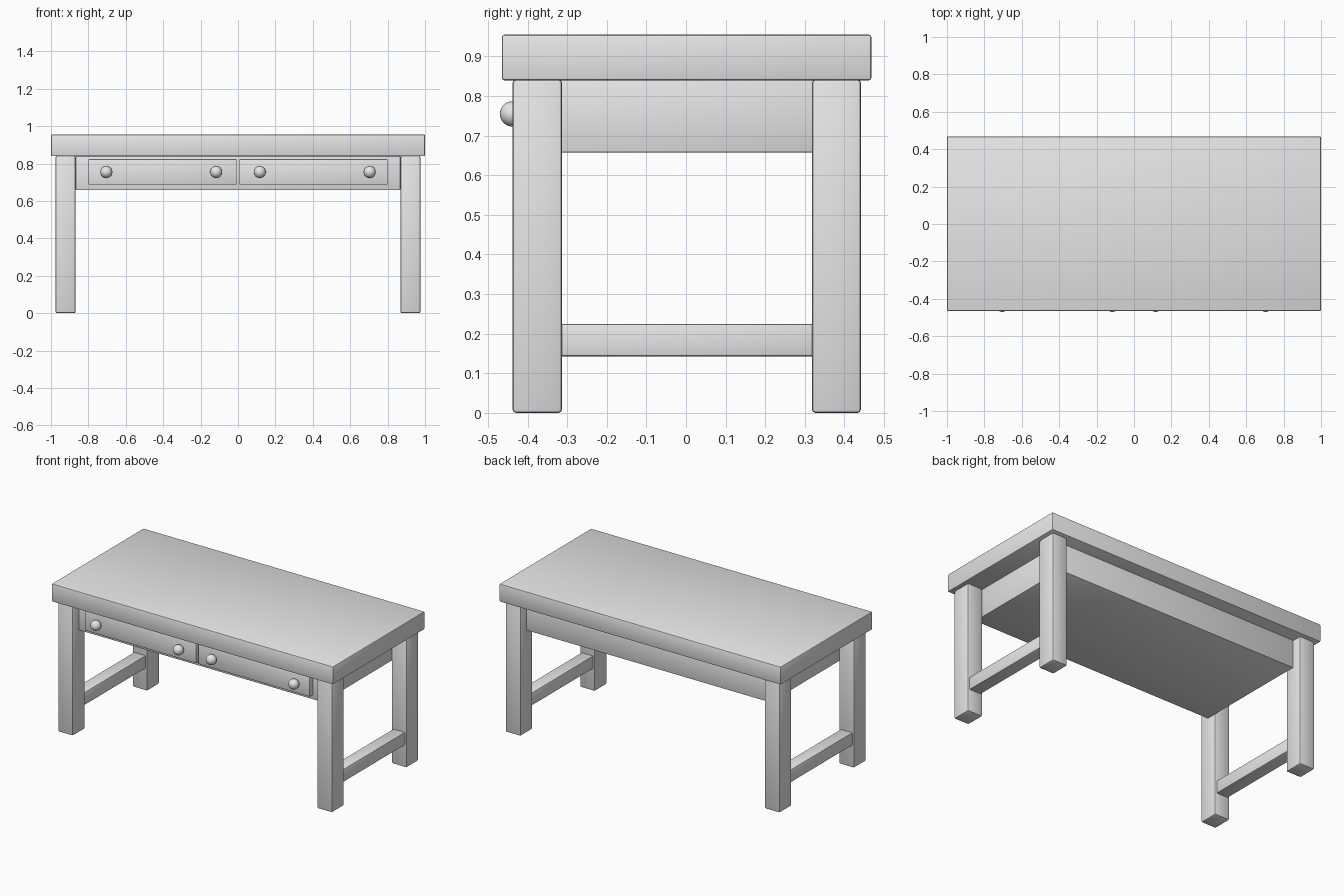
import bpy
import math

cube = bpy.data.objects.get("Cube")
if cube:
    bpy.data.objects.remove(cube, do_unlink=True)

# One plain grey for the whole table
grey = bpy.data.materials.new("plain grey")
grey.use_nodes = True
colour = (0.8, 0.8, 0.8, 1)
grey.diffuse_color = colour
grey.node_tree.nodes["Principled BSDF"].inputs["Base Color"].default_value = colour


def finish(obj, name):
    obj.name = name
    obj.data.materials.append(grey)
    bpy.ops.object.shade_smooth_by_angle(angle=math.radians(35))


def box(name, x, y, z, bevel):
    """Bevelled box given by its (low, high) range on each axis."""
    ranges = (x, y, z)
    bpy.ops.mesh.primitive_cube_add(size=1, location=[(a + b) / 2 for a, b in ranges])
    obj = bpy.context.object
    obj.scale = [b - a for a, b in ranges]
    bpy.ops.object.transform_apply(location=False, rotation=False, scale=True)
    mod = obj.modifiers.new("rounded edges", "BEVEL")
    mod.width = bevel
    mod.segments = 2
    bpy.ops.object.modifier_apply(modifier=mod.name)
    finish(obj, name)


def knob(name, x):
    """Round knob with a short stem reaching into the drawer front."""
    bpy.ops.mesh.primitive_uv_sphere_add(segments=24, ring_count=16, radius=0.032,
                                         location=(x, -0.438, 0.755))
    finish(bpy.context.object, name)
    bpy.ops.mesh.primitive_cylinder_add(vertices=16, radius=0.014, depth=0.04,
                                        location=(x, -0.415, 0.755),
                                        rotation=(math.pi / 2, 0, 0))
    finish(bpy.context.object, name + "_stem")


# Thick top and the closed drawer case under it
box("table_top", (-1, 1), (-0.465, 0.468), (0.84, 0.955), 0.006)
box("drawer_case", (-0.868, 0.868), (-0.378, 0.382), (0.658, 0.84), 0.004)

for side, s in (("left", 1), ("right", -1)):
    def span(a, b):
        return tuple(sorted((s * a, s * b)))

    # Legs and the low stretcher joining them
    box(f"front_{side}_leg", span(0.868, 0.975), (-0.438, -0.313), (0, 0.842), 0.009)
    box(f"back_{side}_leg", span(0.868, 0.975), (0.318, 0.442), (0, 0.842), 0.009)
    box(f"{side}_stretcher", span(0.88, 0.963), (-0.33, 0.335), (0.143, 0.225), 0.005)

    # Drawer front with two knobs
    box(f"{side}_drawer", span(0.008, 0.799), (-0.413, -0.37), (0.688, 0.824), 0.003)
    knob(f"{side}_inner_knob", s * 0.117)
    knob(f"{side}_outer_knob", s * 0.704)
